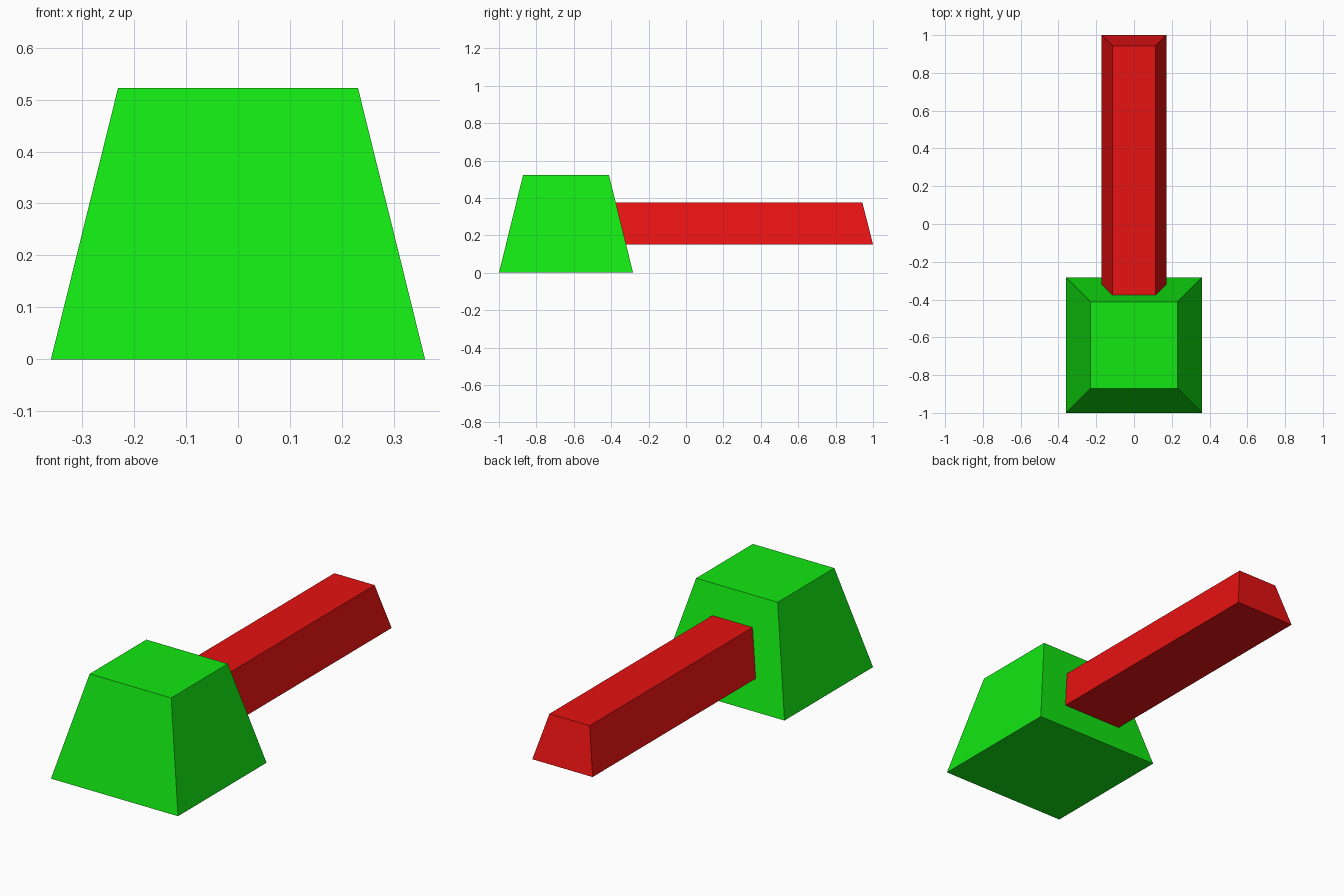
import bpy
import bmesh

if "Cube" in bpy.data.objects:
    bpy.data.objects.remove(bpy.data.objects["Cube"])


def material(name, rgb):
    m = bpy.data.materials.new(name)
    m.diffuse_color = (*rgb, 1)
    m.use_nodes = True
    m.node_tree.nodes["Principled BSDF"].inputs["Base Color"].default_value = m.diffuse_color
    return m


def tapered_block(name, x, y0, y1, z0, z1, inset, mat):
    """Block on a rectangular base whose four sides lean in by inset at the top."""
    bm = bmesh.new()
    bmesh.ops.create_cube(bm, size=2)
    for v in bm.verts:
        top = v.co.z > 0
        d = inset if top else 0
        v.co.x *= x - d
        v.co.y = (y0 + y1) / 2 + v.co.y * ((y1 - y0) / 2 - d)
        v.co.z = z1 if top else z0
    mesh = bpy.data.meshes.new(name)
    bm.to_mesh(mesh)
    bm.free()
    mesh.materials.append(mat)
    ob = bpy.data.objects.new(name, mesh)
    bpy.context.collection.objects.link(ob)
    return ob


green = material("bright green", (0.006, 0.8, 0.006))
red = material("bright red", (0.8, 0.006, 0.006))

# Hammer head, and the handle running back from inside it
tapered_block("head", 0.36, -1.0, -0.283, 0.0, 0.522, 0.129, green)
tapered_block("handle", 0.171, -0.6, 1.0, 0.15, 0.376, 0.057, red)
